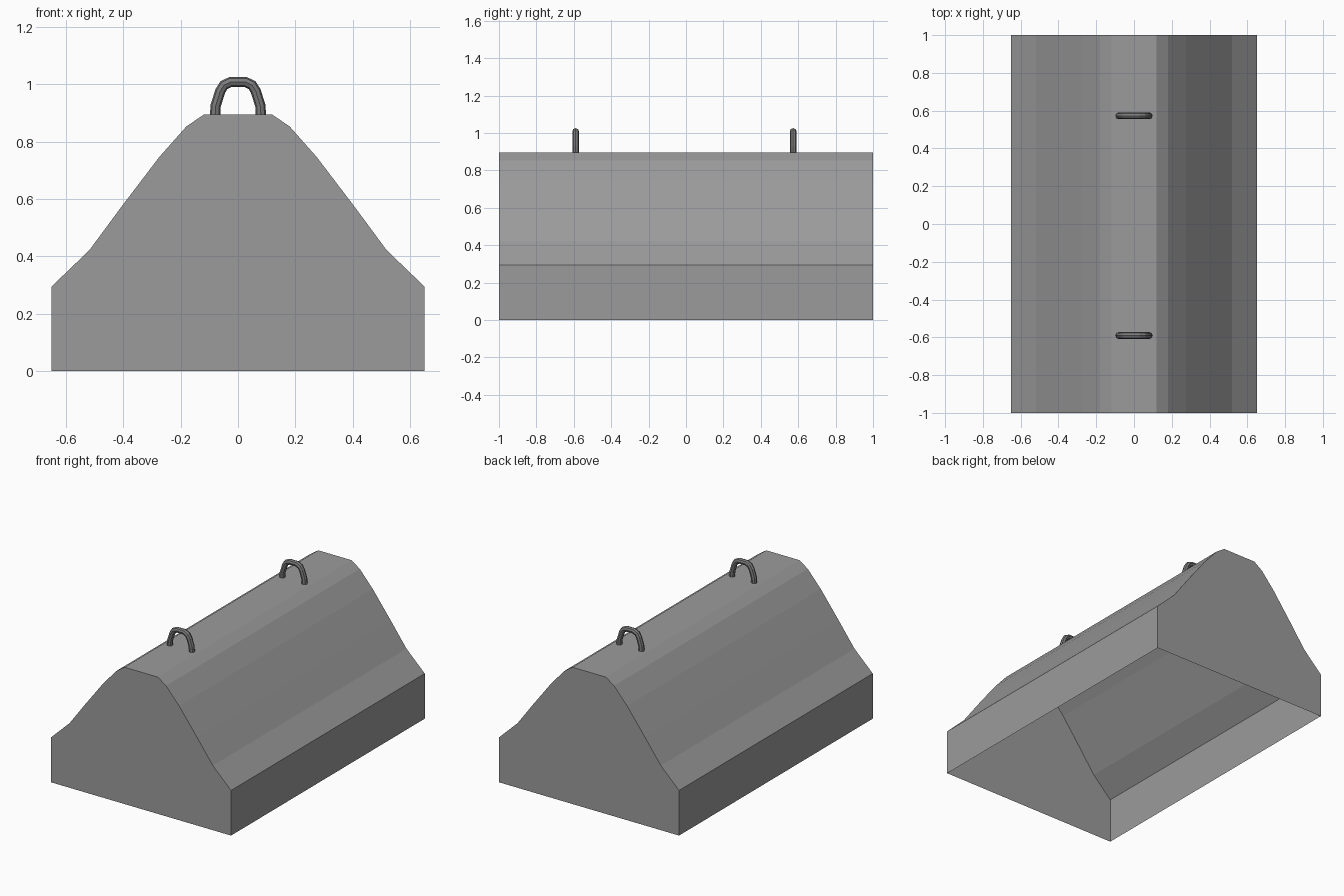
import bpy
import bmesh

cube = bpy.data.objects.get("Cube")
if cube:
    bpy.data.objects.remove(cube, do_unlink=True)


def make_material(name, value):
    mat = bpy.data.materials.new(name)
    mat.use_nodes = True
    colour = (value, value, value, 1)
    mat.diffuse_color = colour
    mat.node_tree.nodes["Principled BSDF"].inputs["Base Color"].default_value = colour
    return mat


concrete = make_material("concrete grey", 0.33)
steel = make_material("steel grey", 0.2)


def mirrored(half):
    """Complete a symmetric outline from its +x half."""
    return half + [(-x, z) for x, z in reversed(half)]


def add_barrier(name, outline, half_length):
    """Extrude the outline along y as a thin shell with an open underside."""
    bm = bmesh.new()
    front, back = [[bm.verts.new((x, y, z)) for x, z in outline]
                   for y in (-half_length, half_length)]
    bm.faces.new(front)
    bm.faces.new(back)
    for i in range(len(outline) - 1):
        bm.faces.new((front[i], front[i + 1], back[i + 1], back[i]))
    bmesh.ops.recalc_face_normals(bm, faces=bm.faces)
    mesh = bpy.data.meshes.new(name)
    bm.to_mesh(mesh)
    bm.free()
    mesh.materials.append(concrete)
    obj = bpy.data.objects.new(name, mesh)
    bpy.context.collection.objects.link(obj)


def add_lifting_loop(name, path, y):
    """Bent bar with an eight-sided section."""
    curve = bpy.data.curves.new(name, "CURVE")
    curve.dimensions = "3D"
    curve.bevel_depth = 0.018
    curve.bevel_resolution = 2
    spline = curve.splines.new("POLY")
    spline.points.add(len(path) - 1)
    for point, (x, z) in zip(spline.points, path):
        point.co = (x, y, z, 1)
    spline.use_smooth = False
    curve.materials.append(steel)
    obj = bpy.data.objects.new(name, curve)
    bpy.context.collection.objects.link(obj)


# Barrier body
body_half = [(0.65, 0), (0.65, 0.295), (0.518, 0.422), (0.405, 0.575),
             (0.274, 0.747), (0.18, 0.853), (0.12, 0.894)]
add_barrier("barrier_body", mirrored(body_half), 1.0)

# Lifting loops on the crest
loop_half = [(0.08, 0.887), (0.078, 0.925), (0.062, 0.976),
             (0.049, 0.997), (0.026, 1.008)]
add_lifting_loop("front_lifting_loop", mirrored(loop_half), -0.59)
add_lifting_loop("back_lifting_loop", mirrored(loop_half), 0.573)
